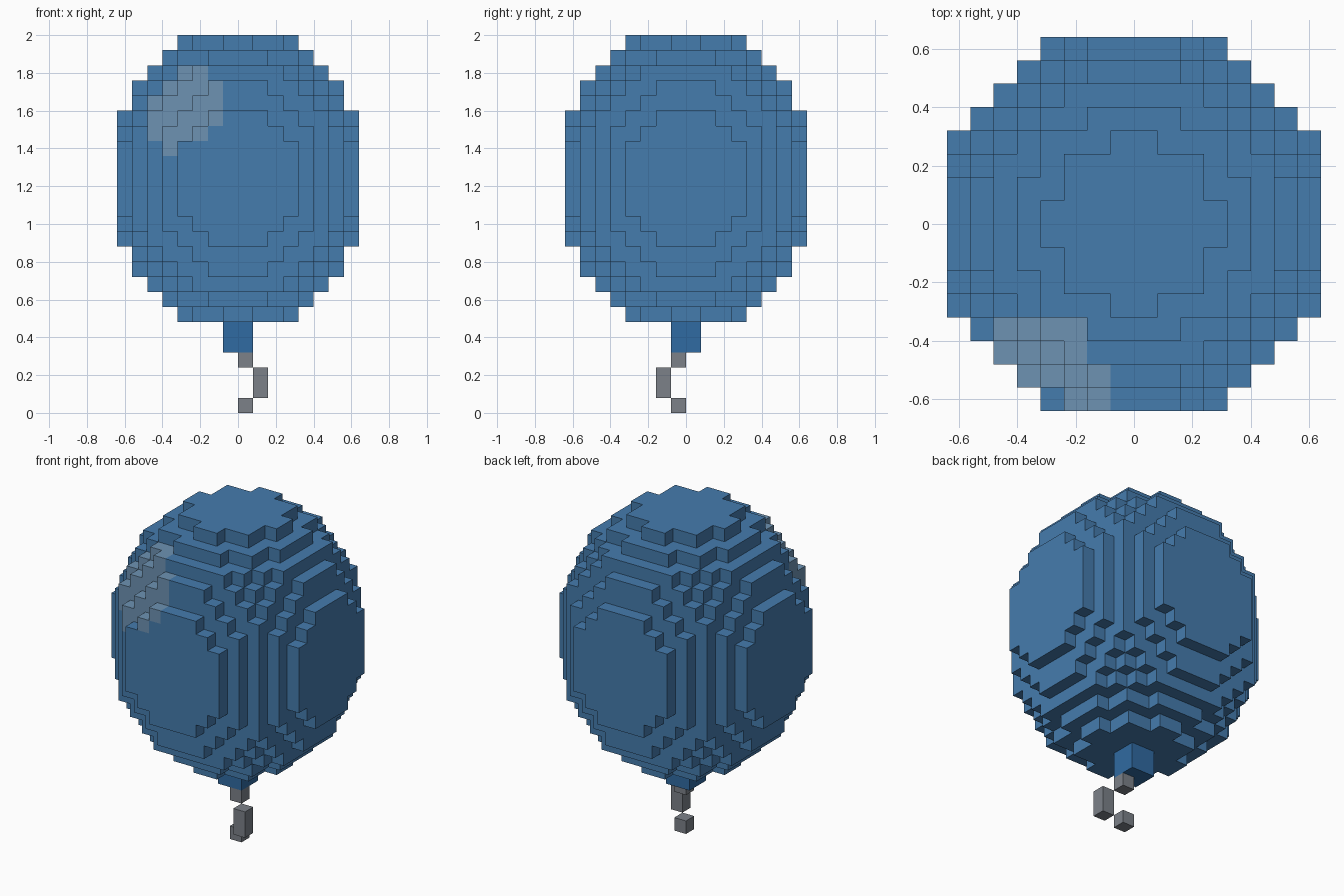
import bpy, bmesh
from mathutils import Vector

if "Cube" in bpy.data.objects:
    bpy.data.objects.remove(bpy.data.objects["Cube"])

S = 0.08  # cube size

def material(name, rgb):
    m = bpy.data.materials.new(name)
    m.diffuse_color = (*rgb, 1)
    m.use_nodes = True
    m.node_tree.nodes["Principled BSDF"].inputs["Base Color"].default_value = m.diffuse_color
    return m

# Outer skin of a set of cubes; faces against other solid cubes are left out
def cubes(name, cells, mat, solid=None):
    solid = solid or cells
    bm = bmesh.new()
    for c in cells:
        centre = Vector(c) + Vector((0.5, 0.5, 0.5))
        for axis in range(3):
            for sign in (-1, 1):
                n = [0, 0, 0]
                n[axis] = sign
                if tuple(a + b for a, b in zip(c, n)) in solid:
                    continue
                n = Vector(n)
                u = Vector([0.5 if a == (axis + 1) % 3 else 0 for a in range(3)])
                v = n.cross(u)
                m = centre + n * 0.5
                bm.faces.new([bm.verts.new(p * S) for p in
                              (m - u - v, m + u - v, m + u + v, m - u + v)])
    bmesh.ops.remove_doubles(bm, verts=bm.verts[:], dist=0.001)
    me = bpy.data.meshes.new(name)
    bm.to_mesh(me)
    bm.free()
    me.materials.append(mat)
    ob = bpy.data.objects.new(name, me)
    bpy.context.collection.objects.link(ob)
    return ob

blue = material("balloon_blue", (0.06, 0.2, 0.42))
pale = material("shine_blue", (0.155, 0.29, 0.45))
deep = material("knot_blue", (0.03, 0.145, 0.36))
grey = material("string_grey", (0.2, 0.22, 0.25))

# Balloon: stepped ellipsoid, 16 x 16 x 19 cubes
MID = 15
balloon = {(i, j, k + MID)
           for i in range(-8, 8) for j in range(-8, 8) for k in range(-9, 10)
           if ((i + .5) ** 2 + (j + .5) ** 2) / 8.5 ** 2 + (k / 10) ** 2 <= 1}

# Shine patch on the upper left front: layer -> first and last column
patch = {7: (-4, -3), 6: (-5, -2), 5: (-6, -2), 4: (-6, -2), 3: (-6, -3), 2: (-5, -5)}
shine = {c for c in balloon if c[1] <= -5 and c[2] - MID in patch
         and patch[c[2] - MID][0] <= c[0] <= patch[c[2] - MID][1]}

cubes("balloon", balloon - shine, blue, balloon)
cubes("shine", shine, pale, balloon)

# Knot under the balloon
cubes("knot", {(i, j, k) for i in (-1, 0) for j in (-1, 0) for k in (4, 5)}, deep)

# Zigzag string
cubes("string", {(0, -1, 3), (1, -2, 2), (1, -2, 1), (0, -1, 0)}, grey)
